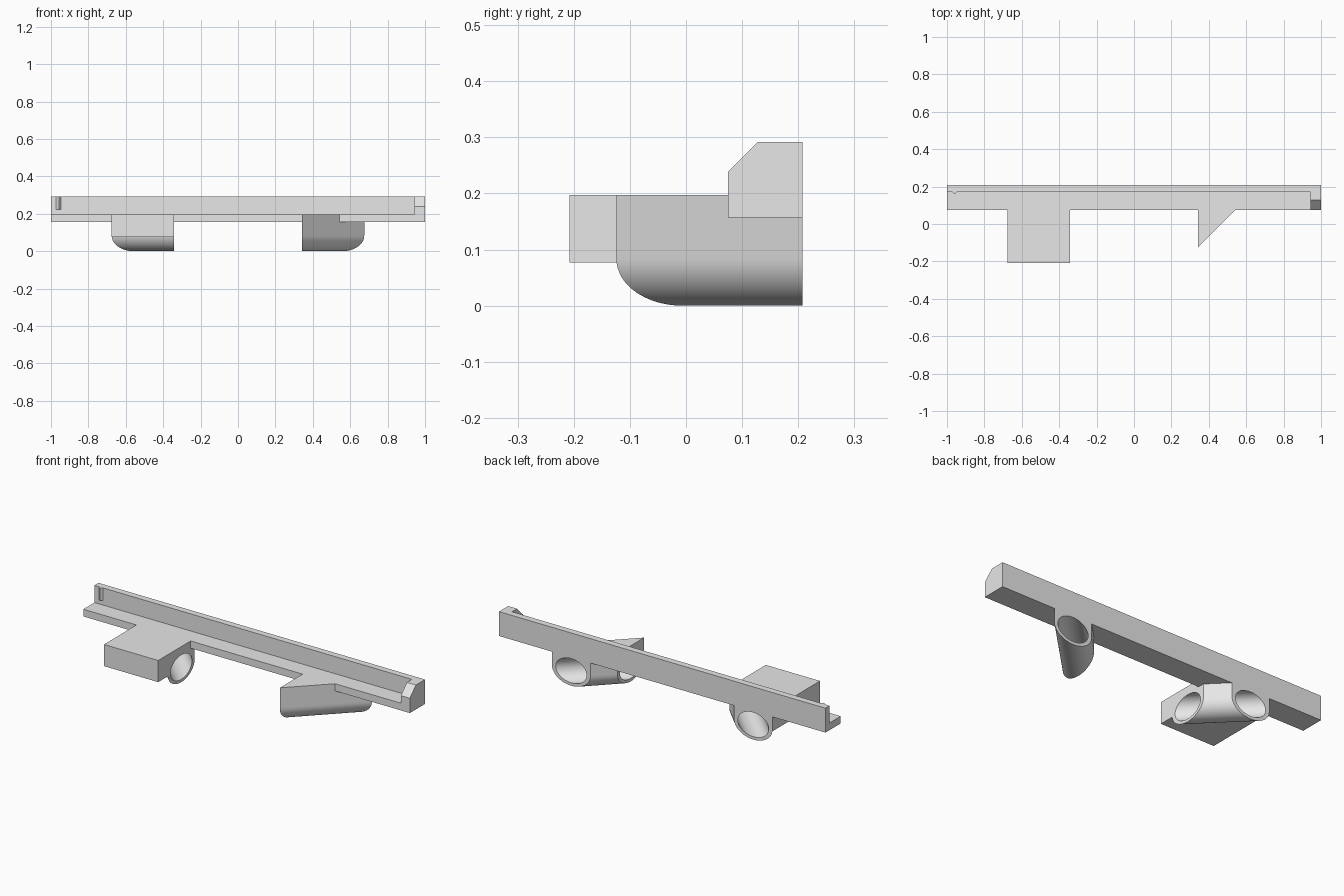
import bpy, bmesh, math

cube = bpy.data.objects.get("Cube")
if cube:
    bpy.data.objects.remove(cube, do_unlink=True)

GREY = bpy.data.materials.new("plain_grey")
GREY.use_nodes = True
GREY.diffuse_color = (0.8, 0.8, 0.8, 1)
GREY.node_tree.nodes["Principled BSDF"].inputs["Base Color"].default_value = (0.8, 0.8, 0.8, 1)

BACK, FRONT = 0.208, 0.075      # rail depth
LOW, SHELF, TOP = 0.157, 0.197, 0.292
INNER, OUTER = 0.343, 0.675     # sideways reach of each guide
CENTRE_Z, RADIUS, BORE = 0.083, 0.083, 0.067


def finish(name, bm, smooth=False):
    bmesh.ops.recalc_face_normals(bm, faces=bm.faces)
    mesh = bpy.data.meshes.new(name)
    bm.to_mesh(mesh)
    bm.free()
    mesh.materials.append(GREY)
    obj = bpy.data.objects.new(name, mesh)
    bpy.context.collection.objects.link(obj)
    if smooth:
        bpy.ops.object.select_all(action='DESELECT')
        obj.select_set(True)
        bpy.context.view_layer.objects.active = obj
        bpy.ops.object.shade_smooth_by_angle(angle=math.radians(30))
    return obj


def prism(name, points, shift):
    """Extrude a closed flat outline by a vector."""
    bm = bmesh.new()
    face = bm.faces.new([bm.verts.new(p) for p in points])
    ext = bmesh.ops.extrude_face_region(bm, geom=[face], use_keep_orig=True)
    moved = [g for g in ext["geom"] if isinstance(g, bmesh.types.BMVert)]
    bmesh.ops.translate(bm, verts=moved, vec=shift)
    return finish(name, bm)


def guide(name, side):
    """Diagonal tube with a round underside, cut flush at the back and at its inner side."""
    mid = OUTER - BACK - RADIUS * math.sqrt(2)
    height = SHELF - CENTRE_Z
    corner = math.atan2(height, RADIUS)
    angles = sorted([math.tau * i / 64 for i in range(64)] + [corner, math.pi - corner])
    bm = bmesh.new()
    rings = {"bore_back": [], "bore_side": [], "skin_back": [], "skin_side": []}
    for a in angles:
        c, s = math.cos(a), math.sin(a)
        reach = RADIUS if s <= 0 else 1 / max(abs(c) / RADIUS, s / height)
        for layer, r in (("bore", BORE), ("skin", reach)):
            line = mid + r * c * math.sqrt(2)
            z = CENTRE_Z + r * s
            rings[layer + "_back"].append(bm.verts.new((side * (BACK + line), BACK, z)))
            rings[layer + "_side"].append(bm.verts.new((side * INNER, INNER - line, z)))
    loop = ["bore_back", "bore_side", "skin_side", "skin_back"]
    for k in range(4):
        a, b = rings[loop[k]], rings[loop[(k + 1) % 4]]
        for i in range(len(angles)):
            j = (i + 1) % len(angles)
            bm.faces.new((a[i], a[j], b[j], b[i]))
    return finish(name, bm, smooth=True)


# Long stepped rail and its chamfered end stop
STOP = 0.945
WALL = 0.172
rail = [(FRONT, LOW), (BACK, LOW), (BACK, TOP), (WALL, TOP), (WALL, SHELF), (FRONT, SHELF)]
prism("stepped_rail", [(-1, y, z) for y, z in rail], (1 + STOP, 0, 0))
stop = [(FRONT, LOW), (BACK, LOW), (BACK, TOP), (0.128, TOP), (FRONT, 0.239)]
prism("end_stop", [(STOP, y, z) for y, z in stop], (1 - STOP, 0, 0))

# Small catch ridge on the wall near the open end
ridge = [(-0.972, WALL), (-0.958, 0.159), (-0.946, WALL)]
prism("catch_ridge", [(x, y, 0.224) for x, y in ridge], (0, 0, TOP - 0.224))

# Two mirrored diagonal guides
guide("left_guide", 1)
guide("right_guide", -1)

# Block filling out the front corner of the right guide
block = [(-OUTER, -BACK), (-INNER, -BACK), (-INNER, INNER - OUTER + BACK), (-OUTER, BACK)]
prism("corner_block", [(x, y, 0.077) for x, y in block], (0, 0, SHELF - 0.077))
